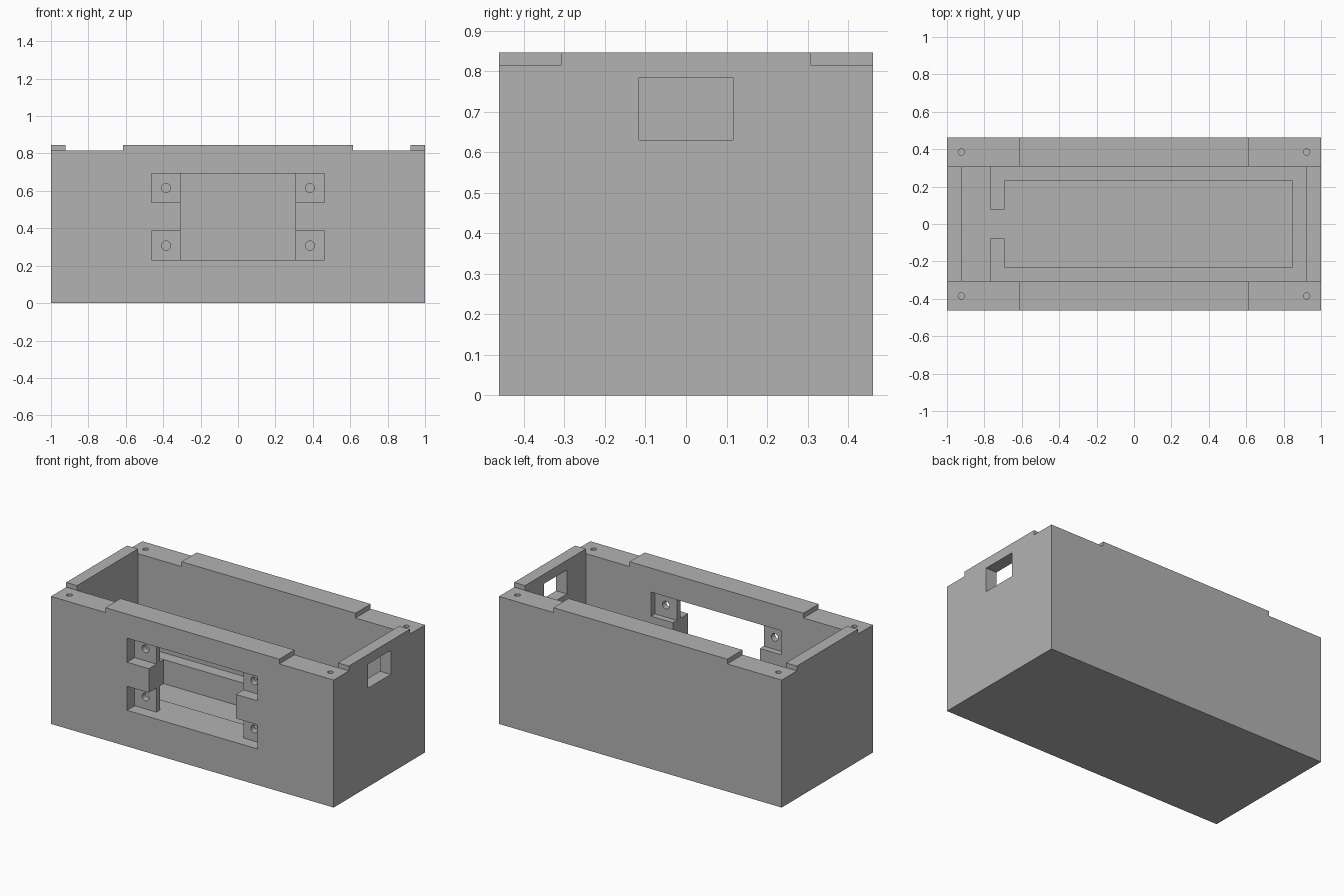
import bpy
import bmesh
from mathutils import Matrix, Vector

UNIT = 1 / 13  # the case is laid out on a 26 x 12 x 11 grid

start_cube = bpy.data.objects.get("Cube")
if start_cube:
    bpy.data.objects.remove(start_cube, do_unlink=True)


def paint(name, rgb):
    mat = bpy.data.materials.new(name)
    mat.use_nodes = True
    mat.diffuse_color = (*rgb, 1)
    mat.node_tree.nodes["Principled BSDF"].inputs["Base Color"].default_value = (*rgb, 1)
    return mat


def make_object(name, bm):
    bmesh.ops.recalc_face_normals(bm, faces=bm.faces)
    mesh = bpy.data.meshes.new(name)
    bm.to_mesh(mesh)
    bm.free()
    obj = bpy.data.objects.new(name, mesh)
    bpy.context.collection.objects.link(obj)
    return obj


def box(name, x, y, z):
    bm = bmesh.new()
    spans = (x, y, z)
    bmesh.ops.create_cube(bm, size=1)
    bmesh.ops.scale(bm, vec=[b - a for a, b in spans], verts=bm.verts)
    bmesh.ops.translate(bm, vec=[(a + b) / 2 for a, b in spans], verts=bm.verts)
    return make_object(name, bm)


def rod(name, centre, radius, length, axis):
    bm = bmesh.new()
    turn = Vector((0, 0, 1)).rotation_difference(Vector(axis)).to_matrix().to_4x4()
    bmesh.ops.create_cone(bm, cap_ends=True, segments=32, radius1=radius, radius2=radius,
                          depth=length, matrix=Matrix.Translation(centre) @ turn)
    return make_object(name, bm)


def prism(name, outline, low, high):
    bm = bmesh.new()
    face = bm.faces.new([bm.verts.new((x, y, low)) for x, y in outline])
    top = bmesh.ops.extrude_face_region(bm, geom=[face])["geom"]
    bmesh.ops.translate(bm, vec=(0, 0, high - low),
                        verts=[v for v in top if isinstance(v, bmesh.types.BMVert)])
    return make_object(name, bm)


def cut(target, cutter):
    cutter.hide_render = True
    mod = target.modifiers.new("cut", "BOOLEAN")
    mod.operation = "DIFFERENCE"
    mod.solver = "EXACT"
    mod.object = cutter
    bpy.ops.object.select_all(action="DESELECT")
    bpy.context.view_layer.objects.active = target
    target.select_set(True)
    bpy.ops.object.modifier_apply(modifier=mod.name)
    bpy.data.objects.remove(cutter, do_unlink=True)


# Solid case body
case = box("case", (-13, 13), (-6, 6), (0, 11))
case.data.materials.append(paint("plain grey", (0.45, 0.45, 0.45)))

# Main cavity, then the lower floor with its narrow channel
cut(case, box("cavity", (-12, 12), (-4, 4), (3, 12)))
half = [(-12, 4), (-10, 4), (-10, 1), (-9, 1), (-9, 3), (11, 3)]
outline = half + [(x, -y) for x, y in reversed(half)]
cut(case, prism("floor_pit", outline, 1, 4))

# Display window through the front wall
cut(case, box("window", (-4, 4), (-7, -3.5), (3, 9)))

for side in (-1, 1):
    # Mounting tabs beside the window, recessed from both faces, with screw holes
    for z in (4, 8):
        x = tuple(sorted((side * 3.5, side * 6)))
        span = (z - 1, z + 1)
        cut(case, box("outer_recess", x, (-7, -5), span))
        cut(case, box("inner_recess", x, (-4.5, -3.5), span))
        cut(case, rod("tab_hole", (side * 5, -4.75, z), 0.32, 2, (0, 1, 0)))
    # Lowered lid seats at the corners, with blind screw holes
    for end in (-1, 1):
        x = tuple(sorted((side * 8, side * 14)))
        y = tuple(sorted((end * 4, end * 7)))
        cut(case, box("corner_seat", x, y, (10.6, 12)))
        cut(case, rod("corner_hole", (side * 12, end * 5, 10.5), 0.22, 4, (0, 0, 1)))

# Cable opening in one end wall
cut(case, box("cable_opening", (11.5, 14), (-1.5, 1.5), (8.2, 10.2)))

# Merge coplanar faces and bring to final size
bm = bmesh.new()
bm.from_mesh(case.data)
bmesh.ops.remove_doubles(bm, verts=bm.verts, dist=0.0005)
bmesh.ops.scale(bm, vec=(UNIT, UNIT, UNIT), verts=bm.verts)
for face in bm.faces:
    face.smooth = False
    face.material_index = 0
bm.to_mesh(case.data)
bm.free()
